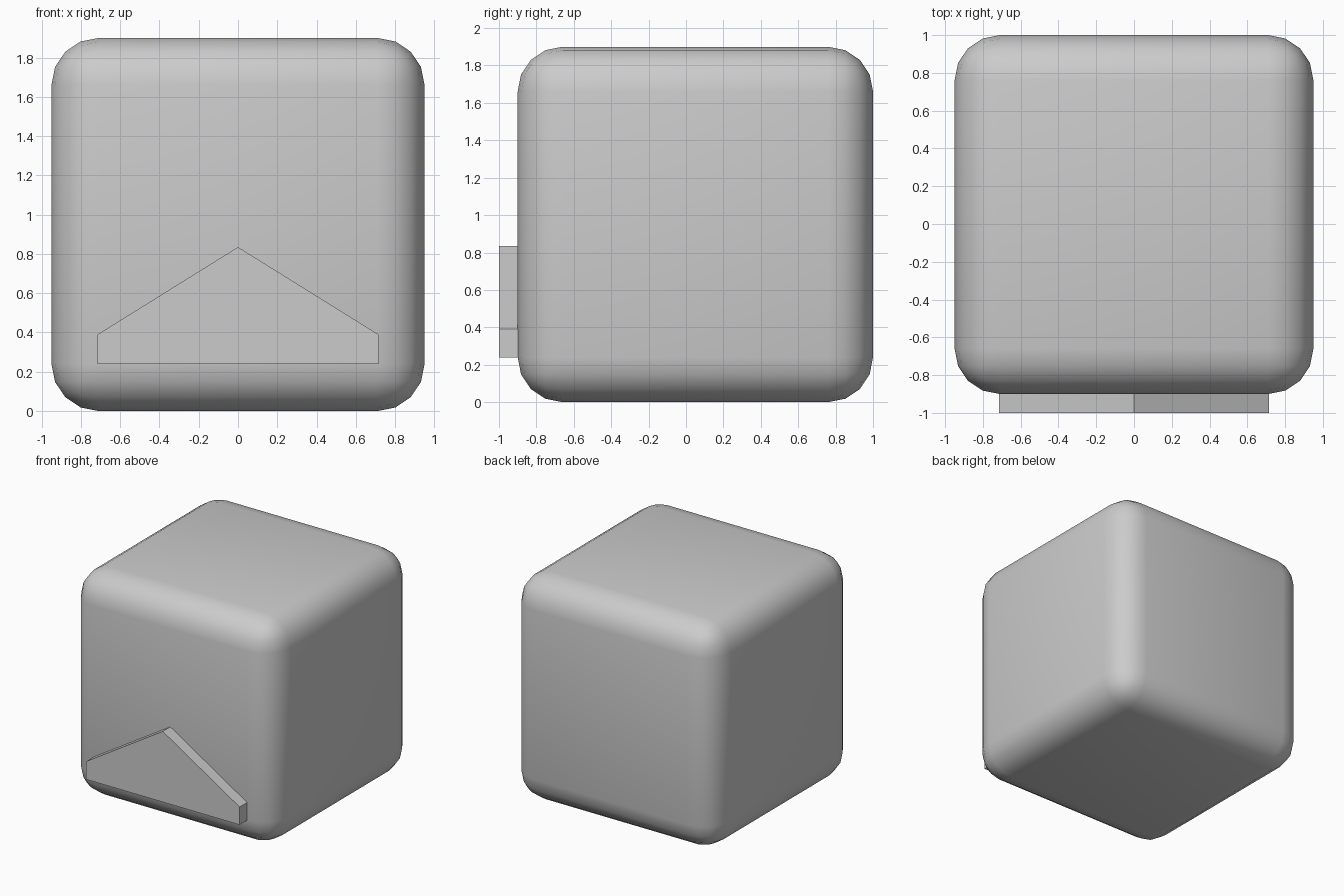
import bpy, bmesh

if "Cube" in bpy.data.objects:
    bpy.data.objects.remove(bpy.data.objects["Cube"])


def make_object(name, bm):
    bmesh.ops.recalc_face_normals(bm, faces=bm.faces[:])
    mesh = bpy.data.meshes.new(name)
    bm.to_mesh(mesh)
    bm.free()
    obj = bpy.data.objects.new(name, mesh)
    bpy.context.collection.objects.link(obj)
    return obj


# Rounded cube body, smooth shaded
bm = bmesh.new()
bmesh.ops.create_cube(bm, size=1.9)
bmesh.ops.translate(bm, verts=bm.verts[:], vec=(0, 0.05, 0.95))
for face in bm.faces:
    face.smooth = True
body = make_object("body", bm)
bevel = body.modifiers.new("rounded_edges", 'BEVEL')
bevel.width = 0.24
bevel.segments = 4
bevel.limit_method = 'NONE'

# Flat gable-shaped plate on the front, set slightly into the body
half = [(0.715, 0.24), (0.715, 0.39)]
profile = half + [(0, 0.835)] + [(-x, z) for x, z in reversed(half)]
bm = bmesh.new()
front = bm.faces.new([bm.verts.new((x, -1.0, z)) for x, z in profile])
ext = bmesh.ops.extrude_face_region(bm, geom=[front], use_keep_orig=True)
moved = [g for g in ext["geom"] if isinstance(g, bmesh.types.BMVert)]
bmesh.ops.translate(bm, verts=moved, vec=(0, 0.11, 0))
make_object("front_plate", bm)
